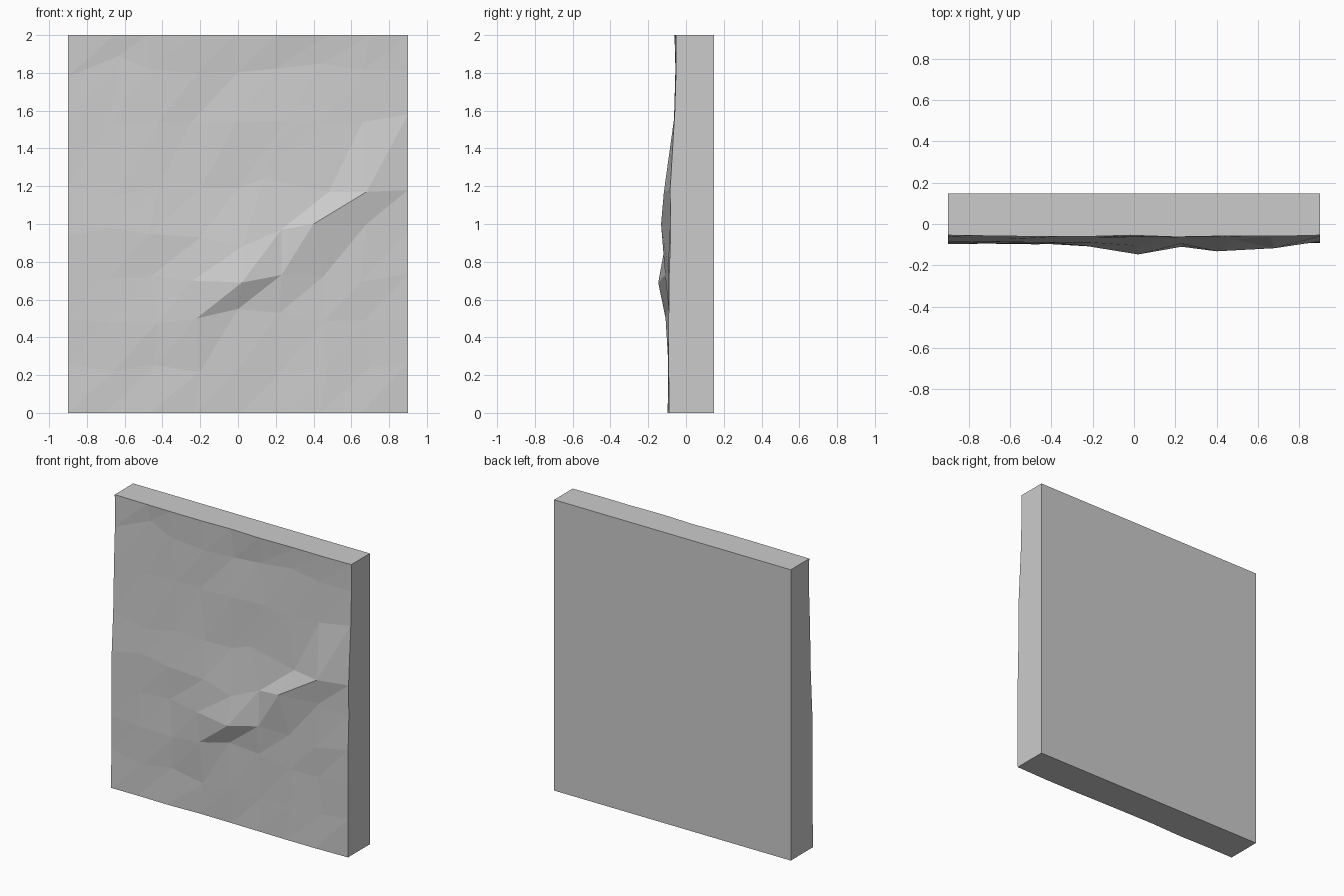
import bpy, bmesh, random

if "Cube" in bpy.data.objects:
    bpy.data.objects.remove(bpy.data.objects["Cube"])

random.seed(4)
N = 8                 # cells across and up
HALF_W, BACK = 0.9, 0.147

# height and average front depth of each row, bottom to top
rows = [(0, -.094), (.24, -.092), (.5, -.091), (.72, -.09), (.95, -.085),
        (1.18, -.073), (1.55, -.059), (1.82, -.05), (2, -.058)]

# hewn ridges and hollows: (column, row) -> x, y, z
carved = {
    (3, 2): (-.22, -.108, .5), (4, 2): (0, -.093, .55), (5, 2): (.22, -.09, .53),
    (3, 3): (-.24, -.105, .7), (4, 3): (.02, -.147, .69), (5, 3): (.23, -.11, .73),
    (6, 3): (.45, -.088, .72),
    (1, 4): (-.68, -.085, .98), (3, 4): (-.2, -.09, .93), (4, 4): (.02, -.105, .88),
    (5, 4): (.23, -.095, .97), (6, 4): (.4, -.132, 1.0), (7, 4): (.68, -.09, 1.0),
    (4, 5): (0, -.066, 1.19), (5, 5): (.14, -.068, 1.24), (6, 5): (.48, -.075, 1.17),
    (7, 5): (.68, -.117, 1.17), (8, 5): (.9, -.084, 1.18),
    (7, 6): (.66, -.062, 1.54), (8, 6): (.9, -.06, 1.58),
    (0, 7): (-.9, -.052, 1.78), (1, 7): (-.63, -.05, 1.89), (2, 7): (-.47, -.056, 1.82),
}


def front_point(i, j):
    if (i, j) in carved:
        return carved[i, j]
    z, y = rows[j]
    x = -HALF_W + 2 * HALF_W * i / N
    if 0 < i < N:
        x += random.uniform(-.03, .03)
    if 0 < j < N:
        z += random.uniform(-.03, .03)
    return x, y + random.uniform(-.005, .005), z


bm = bmesh.new()
# rough front face, triangulated along rising diagonals
grid = [[bm.verts.new(front_point(i, j)) for i in range(N + 1)] for j in range(N + 1)]
for j in range(N):
    for i in range(N):
        a, b = grid[j][i], grid[j][i + 1]
        c, d = grid[j + 1][i + 1], grid[j + 1][i]
        bm.faces.new((a, b, c))
        bm.faces.new((a, c, d))

# straight sides, pulled back to a flat rear plane
border = [e for e in bm.edges if e.is_boundary]
ext = bmesh.ops.extrude_edge_only(bm, edges=border)["geom"]
for v in ext:
    if isinstance(v, bmesh.types.BMVert):
        v.co.y = BACK
bmesh.ops.holes_fill(bm, edges=[e for e in bm.edges if e.is_boundary])
bmesh.ops.recalc_face_normals(bm, faces=bm.faces)

mesh = bpy.data.meshes.new("rock_wall_panel")
bm.to_mesh(mesh)
bm.free()
panel = bpy.data.objects.new("rock_wall_panel", mesh)
bpy.context.collection.objects.link(panel)
